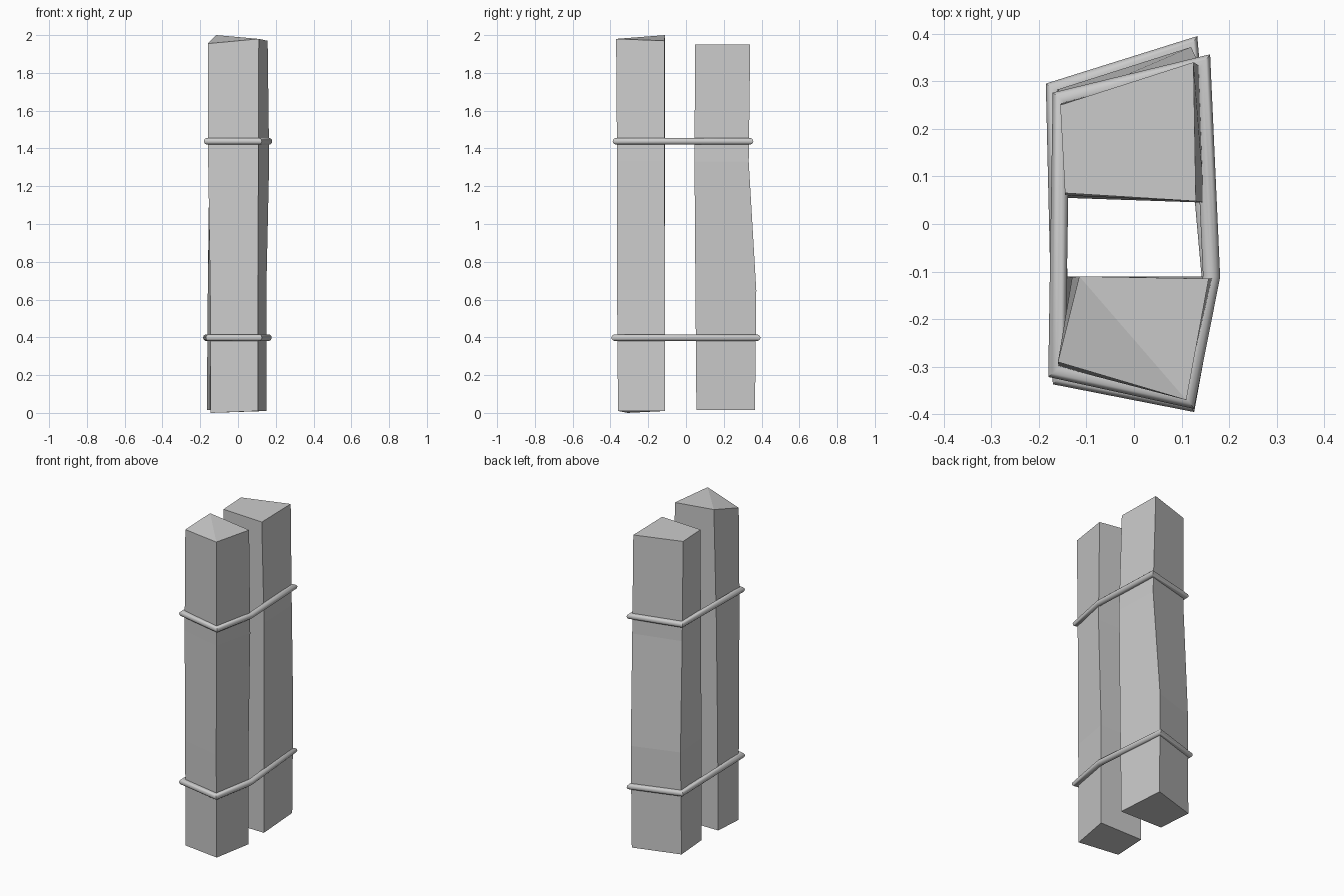
import bpy, bmesh, math
from mathutils import Vector

cube = bpy.data.objects.get("Cube")
if cube:
    bpy.data.objects.remove(cube, do_unlink=True)

grey = bpy.data.materials.new("plain grey")
grey.use_nodes = True
colour = (0.6, 0.6, 0.6, 1)
grey.diffuse_color = colour
grey.node_tree.nodes["Principled BSDF"].inputs["Base Color"].default_value = colour


def finish(name, bm):
    bmesh.ops.recalc_face_normals(bm, faces=bm.faces)
    mesh = bpy.data.meshes.new(name)
    bm.to_mesh(mesh)
    bm.free()
    mesh.materials.append(grey)
    obj = bpy.data.objects.new(name, mesh)
    bpy.context.collection.objects.link(obj)
    return obj


def bridge(bm, a, b):
    n = len(a)
    return [bm.faces.new((a[i], a[(i + 1) % n], b[(i + 1) % n], b[i])) for i in range(n)]


def post(name, sections, peaked):
    """Loft four-cornered sections; corners run front-left, front-right, back-right, back-left on screen."""
    bm = bmesh.new()
    rings = [[bm.verts.new(p) for p in s] for s in sections]
    for a, b in zip(rings, rings[1:]):
        bridge(bm, a, b)
    bm.faces.new(rings[0])
    top = rings[-1]
    if peaked:
        bm.faces.new((top[0], top[1], top[3]))
        bm.faces.new((top[1], top[2], top[3]))
    else:
        bm.faces.new(top)
    return finish(name, bm)


def level(z, *corners):
    return [(x, y, z) for x, y in corners]


def rope(name, z, path, radius=0.018, sides=12):
    """Sweep a round section round a closed path with mitred corners."""
    bm = bmesh.new()
    pts = [Vector(p) for p in path]
    rings = []
    for i, p in enumerate(pts):
        d1 = (p - pts[i - 1]).normalized()
        d2 = (pts[(i + 1) % len(pts)] - p).normalized()
        n1, n2 = Vector((d1.y, -d1.x)), Vector((d2.y, -d2.x))
        mitre = (n1 + n2) / (1 + n1.dot(n2))
        ring = []
        for k in range(sides):
            a = math.tau * k / sides
            q = p + mitre * radius * math.cos(a)
            ring.append(bm.verts.new((q.x, q.y, z + radius * math.sin(a))))
        rings.append(ring)
    for i, ring in enumerate(rings):
        bridge(bm, ring, rings[(i + 1) % len(rings)])
    obj = finish(name, bm)
    bpy.ops.object.select_all(action="DESELECT")
    bpy.context.view_layer.objects.active = obj
    obj.select_set(True)
    bpy.ops.object.shade_smooth_by_angle(angle=math.radians(35))


# Front post with a split, sloping top
post("front_post", [
    [(-0.145, -0.31, 0), (0.105, -0.36, 0.01), (0.15, -0.11, 0.01), (-0.145, -0.11, 0.01)],
    level(0.65, (-0.147, -0.31), (0.105, -0.365), (0.15, -0.11), (-0.14, -0.11)),
    level(1.33, (-0.158, -0.3), (0.108, -0.365), (0.165, -0.115), (-0.13, -0.112)),
    [(-0.16, -0.29, 1.955), (0.11, -0.37, 1.98), (0.157, -0.115, 1.97), (-0.115, -0.11, 2)],
], True)

# Back post, bulging backwards below the middle
post("back_post", [
    level(0.015, (-0.148, 0.06), (0.14, 0.055), (0.118, 0.365), (-0.165, 0.28)),
    level(0.65, (-0.145, 0.055), (0.145, 0.05), (0.12, 0.372), (-0.16, 0.283)),
    level(1.33, (-0.145, 0.06), (0.148, 0.045), (0.138, 0.332), (-0.152, 0.255)),
    level(1.95, (-0.145, 0.065), (0.13, 0.048), (0.125, 0.34), (-0.155, 0.25)),
], False)

# Ropes tying the posts together
rope("upper_rope", 1.438, [(-0.162, -0.307), (0.112, -0.367), (0.163, -0.11),
                           (0.143, 0.334), (-0.153, 0.262)])
rope("lower_rope", 0.398, [(-0.153, -0.322), (0.112, -0.374), (0.16, -0.11),
                           (0.117, 0.371), (-0.167, 0.282)])
